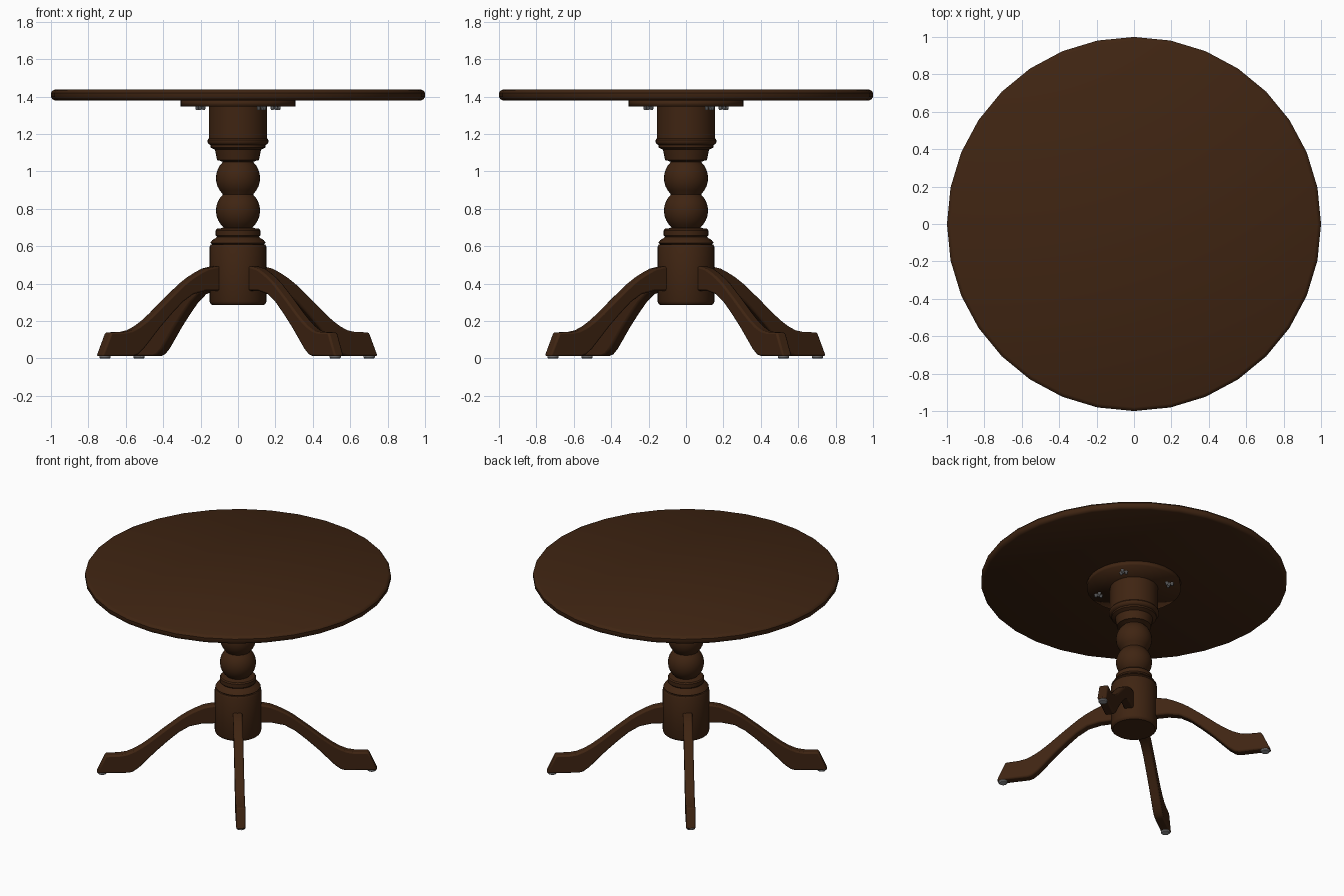
import bpy, bmesh, math
from mathutils import Matrix, Vector

cube = bpy.data.objects.get("Cube")
if cube:
    bpy.data.objects.remove(cube, do_unlink=True)


def make_material(name, color):
    mat = bpy.data.materials.new(name)
    mat.use_nodes = True
    mat.diffuse_color = (*color, 1)
    mat.node_tree.nodes["Principled BSDF"].inputs["Base Color"].default_value = (*color, 1)
    return mat


WOOD = make_material("dark brown wood", (0.05, 0.018, 0.006))
METAL = make_material("grey metal", (0.3, 0.3, 0.31))


def finish(bm, name, mat, smooth=35):
    """Turn a bmesh into a shaded object with one material."""
    bmesh.ops.recalc_face_normals(bm, faces=bm.faces[:])
    mesh = bpy.data.meshes.new(name)
    bm.to_mesh(mesh)
    bm.free()
    mesh.materials.append(mat)
    obj = bpy.data.objects.new(name, mesh)
    bpy.context.collection.objects.link(obj)
    bpy.ops.object.select_all(action="DESELECT")
    obj.select_set(True)
    bpy.context.view_layer.objects.active = obj
    if smooth:
        bpy.ops.object.shade_smooth_by_angle(angle=math.radians(smooth))
    return obj


def lathe(name, profile, steps, mat, smooth=35):
    """Spin (radius, height) points around the z axis."""
    bm = bmesh.new()
    verts = [bm.verts.new((r, 0, z)) for r, z in profile]
    edges = [bm.edges.new(pair) for pair in zip(verts, verts[1:])]
    bmesh.ops.spin(bm, geom=verts + edges, cent=(0, 0, 0), axis=(0, 0, 1),
                   angle=math.tau, steps=steps)
    bmesh.ops.remove_doubles(bm, verts=bm.verts[:], dist=0.0005)
    return finish(bm, name, mat, smooth)


def ball(center, radius, low, high, count=8):
    """Profile of a ball cut off at two heights."""
    a, b = math.asin((low - center) / radius), math.asin((high - center) / radius)
    angles = [a + (b - a) * i / count for i in range(count + 1)]
    return [(radius * math.cos(t), center + radius * math.sin(t)) for t in angles]


# Round top with a soft edge
lathe("tabletop", [(0, 1.38), (0.98, 1.38), (0.992, 1.386), (1, 1.398), (1, 1.42),
                   (0.992, 1.431), (0.98, 1.437), (0, 1.437)], 32, WOOD)

# Mounting disc under the top
lathe("mounting_plate", [(0, 1.347), (0.308, 1.347), (0.308, 1.382), (0, 1.382)],
      32, WOOD, 180)

# Turned column: hub, collar, two balls and the upper block
hub = [(0, 0.285), (0.138, 0.285), (0.147, 0.292), (0.152, 0.305), (0.152, 0.595),
       (0.146, 0.608), (0.138, 0.61), (0.148, 0.618), (0.138, 0.632), (0.122, 0.642),
       (0.112, 0.65), (0.119, 0.658), (0.119, 0.685), (0.112, 0.693), (0.09, 0.696)]
capital = [(0.098, 1.057), (0.112, 1.06), (0.123, 1.116), (0.132, 1.12), (0.147, 1.128),
           (0.147, 1.14), (0.157, 1.146), (0.163, 1.155), (0.163, 1.167),
           (0.156, 1.176), (0.156, 1.348), (0, 1.348)]
column = hub + ball(0.79, 0.118, 0.7, 0.876) + ball(0.964, 0.118, 0.88, 1.05) + capital
lathe("column", column, 32, WOOD)

# Four curved legs with glide pads
LEG_TOP = [(0.12, 0.495), (0.17, 0.49), (0.22, 0.48), (0.27, 0.458), (0.32, 0.432),
           (0.37, 0.4), (0.47, 0.322), (0.57, 0.24), (0.62, 0.203), (0.67, 0.172),
           (0.72, 0.15), (0.77, 0.141), (0.86, 0.139), (0.918, 0.012)]
LEG_BOTTOM = [(0.71, 0.012), (0.68, 0.02), (0.64, 0.05), (0.59, 0.102), (0.53, 0.165),
              (0.45, 0.24), (0.38, 0.3), (0.31, 0.342), (0.23, 0.36), (0.12, 0.362)]
HALF_WIDTH = 0.031
OFFSET = Vector((-0.005, -0.004, 0))
for i, place in enumerate(("back_left", "back_right", "front_right", "front_left")):
    turn = math.radians(36.6 + 90 * i)
    bm = bmesh.new()
    side = bm.faces.new([bm.verts.new((r, -HALF_WIDTH, z)) for r, z in LEG_TOP + LEG_BOTTOM])
    out = bmesh.ops.extrude_face_region(bm, geom=[side])
    moved = [v for v in out["geom"] if isinstance(v, bmesh.types.BMVert)]
    bmesh.ops.translate(bm, verts=moved, vec=(0, 2 * HALF_WIDTH, 0))
    leg = finish(bm, place + "_leg", WOOD)
    leg.rotation_euler.z = turn
    leg.location = OFFSET
    bevel = leg.modifiers.new("rounded edges", "BEVEL")
    bevel.width = 0.01
    bevel.segments = 2
    bevel.limit_method = "ANGLE"
    bevel.angle_limit = math.radians(50)

    pad = lathe(place + "_glide", [(0, 0), (0.026, 0), (0.03, 0.005), (0.03, 0.013),
                                   (0, 0.013)], 16, METAL)
    pad.location = OFFSET + Vector((0.88 * math.cos(turn), 0.88 * math.sin(turn), 0))

# Four three-lobed fasteners under the mounting disc
for i in range(4):
    bm = bmesh.new()
    lobes = [(0, 0.01)] + [(0.02, 0.011)] * 3
    for k, (reach, radius) in enumerate(lobes):
        a = math.tau * k / 3
        spot = Matrix.Translation((reach * math.cos(a), reach * math.sin(a), 0))
        bmesh.ops.create_cone(bm, cap_ends=True, segments=10, radius1=radius * 0.7,
                              radius2=radius, depth=0.02, matrix=spot)
    bolt = finish(bm, "fastener_%d" % (i + 1), METAL)
    turn = math.radians(33 + 90 * i)
    bolt.location = (0.24 * math.cos(turn), 0.24 * math.sin(turn), 1.338)
    bolt.rotation_euler.z = turn
